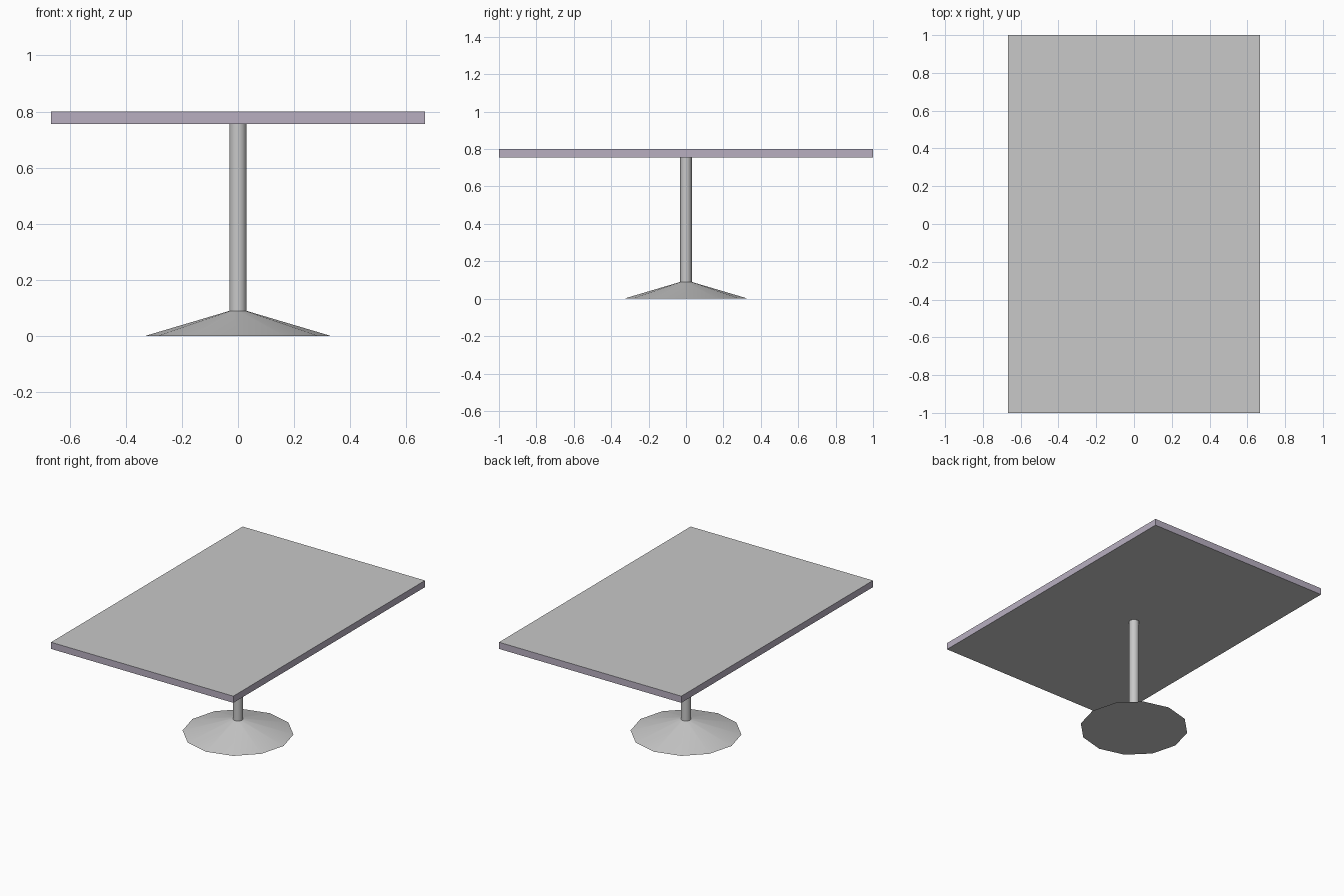
import bpy, bmesh, math
from mathutils import Matrix

if "Cube" in bpy.data.objects:
    bpy.data.objects.remove(bpy.data.objects["Cube"])


def material(name, rgb):
    m = bpy.data.materials.new(name)
    m.diffuse_color = (*rgb, 1)
    m.use_nodes = True
    m.node_tree.nodes["Principled BSDF"].inputs["Base Color"].default_value = m.diffuse_color
    return m


grey = material("light grey", (0.58, 0.58, 0.58))
mauve = material("mauve edge", (0.48, 0.43, 0.53))


def finish(name, bm, mats):
    mesh = bpy.data.meshes.new(name)
    bm.to_mesh(mesh)
    bm.free()
    for m in mats:
        mesh.materials.append(m)
    ob = bpy.data.objects.new(name, mesh)
    bpy.context.collection.objects.link(ob)
    return ob


def cone(name, r1, r2, z1, z2):
    # Twelve-sided tapered part with smooth sides and flat caps
    bm = bmesh.new()
    bmesh.ops.create_cone(bm, cap_ends=True, segments=12, radius1=r1, radius2=r2,
                          depth=z2 - z1,
                          matrix=Matrix.Translation((0, 0, (z1 + z2) / 2)))
    # put a corner on the x axis
    a = max((math.atan2(v.co.y, v.co.x) for v in bm.verts if v.co.z < z1 + 0.001))
    bmesh.ops.rotate(bm, verts=bm.verts, matrix=Matrix.Rotation(-a, 3, 'Z'))
    bm.normal_update()
    for f in bm.faces:
        f.smooth = len(f.verts) == 4
    for e in bm.edges:
        e.smooth = all(f.smooth for f in e.link_faces)
    return finish(name, bm, [grey])


# Foot and column
cone("base", 0.333, 0.03, 0.0, 0.09)
cone("column", 0.031, 0.031, 0.085, 0.758)

# Tabletop: grey faces, mauve rim
bm = bmesh.new()
bmesh.ops.create_cube(bm, size=1, matrix=Matrix.Translation((0, 0, 0.778))
                      @ Matrix.Diagonal((1.332, 2.0, 0.044, 1)))
bm.normal_update()
for f in bm.faces:
    f.material_index = 0 if abs(f.normal.z) > 0.5 else 1
finish("tabletop", bm, [grey, mauve])
